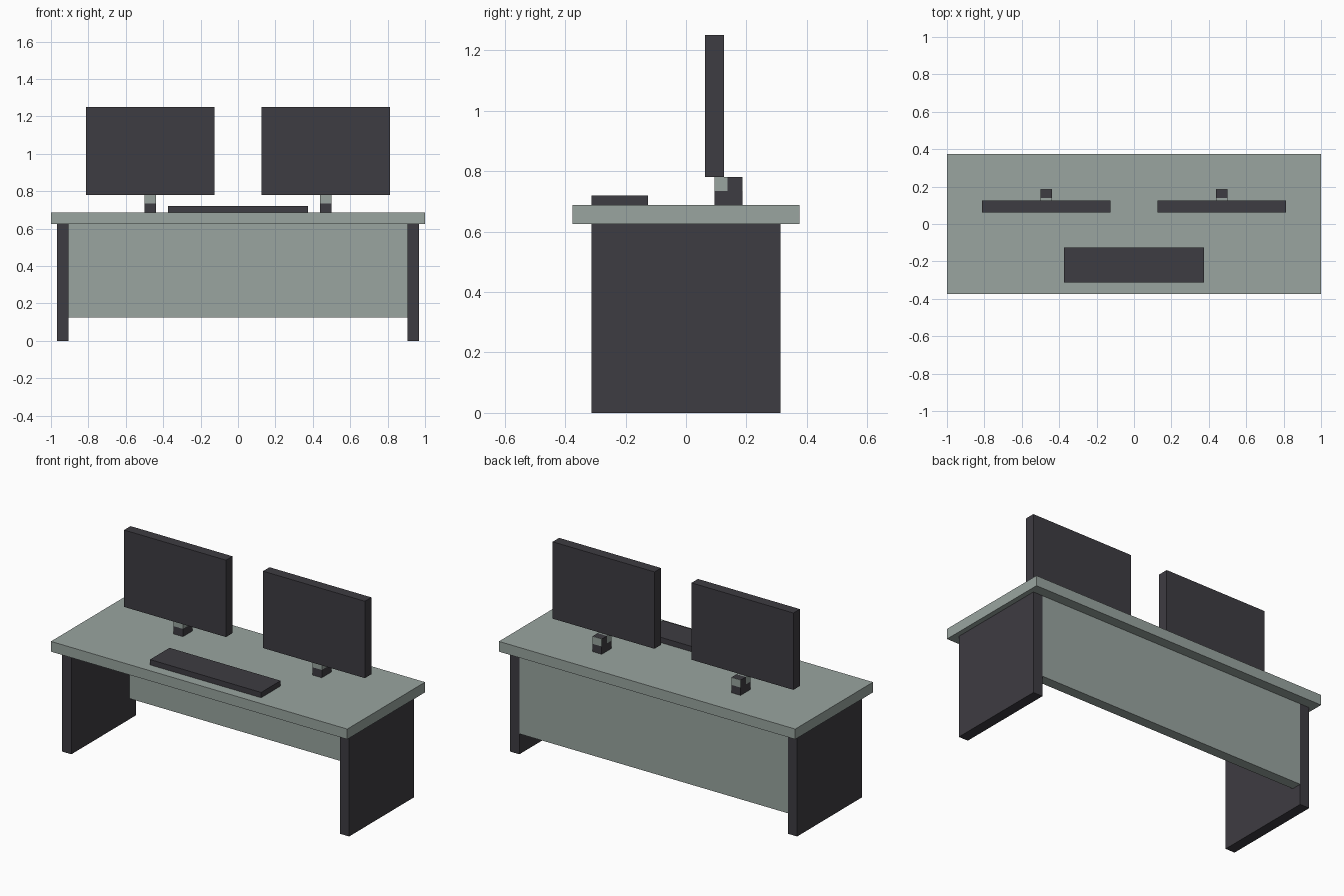
import bpy

cube = bpy.data.objects.get("Cube")
if cube:
    bpy.data.objects.remove(cube, do_unlink=True)


def make_material(name, rgb):
    mat = bpy.data.materials.new(name)
    mat.use_nodes = True
    color = (*rgb, 1.0)
    mat.diffuse_color = color
    mat.node_tree.nodes["Principled BSDF"].inputs["Base Color"].default_value = color
    return mat


sage = make_material("sage grey", (0.32, 0.375, 0.35))
charcoal = make_material("charcoal", (0.048, 0.045, 0.054))


def box(name, x, y, z, mat):
    """Flat-faced box given as (min, max) ranges on each axis."""
    bpy.ops.mesh.primitive_cube_add(size=1)
    obj = bpy.context.object
    obj.name = obj.data.name = name
    for v in obj.data.vertices:
        v.co = [r[0] if c < 0 else r[1] for c, r in zip(v.co, (x, y, z))]
    obj.data.materials.append(mat)
    return obj


def box_pair(name, x, y, z, mat):
    """The same box on the left (+x) and mirrored on the right (-x)."""
    box("left_" + name, x, y, z, mat)
    box("right_" + name, (-x[1], -x[0]), y, z, mat)


TOP = 0.6875       # upper surface of the desk
UNDER = 0.625      # underside of the desktop

# Desk
box("desktop", (-1, 1), (-0.375, 0.375), (UNDER, TOP), sage)
box("modesty_panel", (-0.906, 0.906), (0.25, 0.3125), (0.125, UNDER), sage)
box_pair("side_leg", (0.906, 0.969), (-0.3125, 0.3125), (0, UNDER), charcoal)

# Keyboard
box("keyboard", (-0.375, 0.375), (-0.3125, -0.125), (TOP, 0.72), charcoal)

# Monitors on short two-tone stands
stand_x, mid_z, monitor_z = (0.4375, 0.5), 0.735, 0.781
box_pair("monitor", (0.125, 0.8125), (0.0625, 0.125), (monitor_z, 1.25), charcoal)
box_pair("stand_base", stand_x, (0.094, 0.1875), (TOP, mid_z), charcoal)
box_pair("stand_post", stand_x, (0.138, 0.1855), (mid_z, monitor_z), charcoal)
box_pair("stand_neck", stand_x, (0.094, 0.138), (mid_z, monitor_z), sage)
box_pair("stand_back_plate", stand_x, (0.1855, 0.1875), (mid_z, monitor_z), sage)
